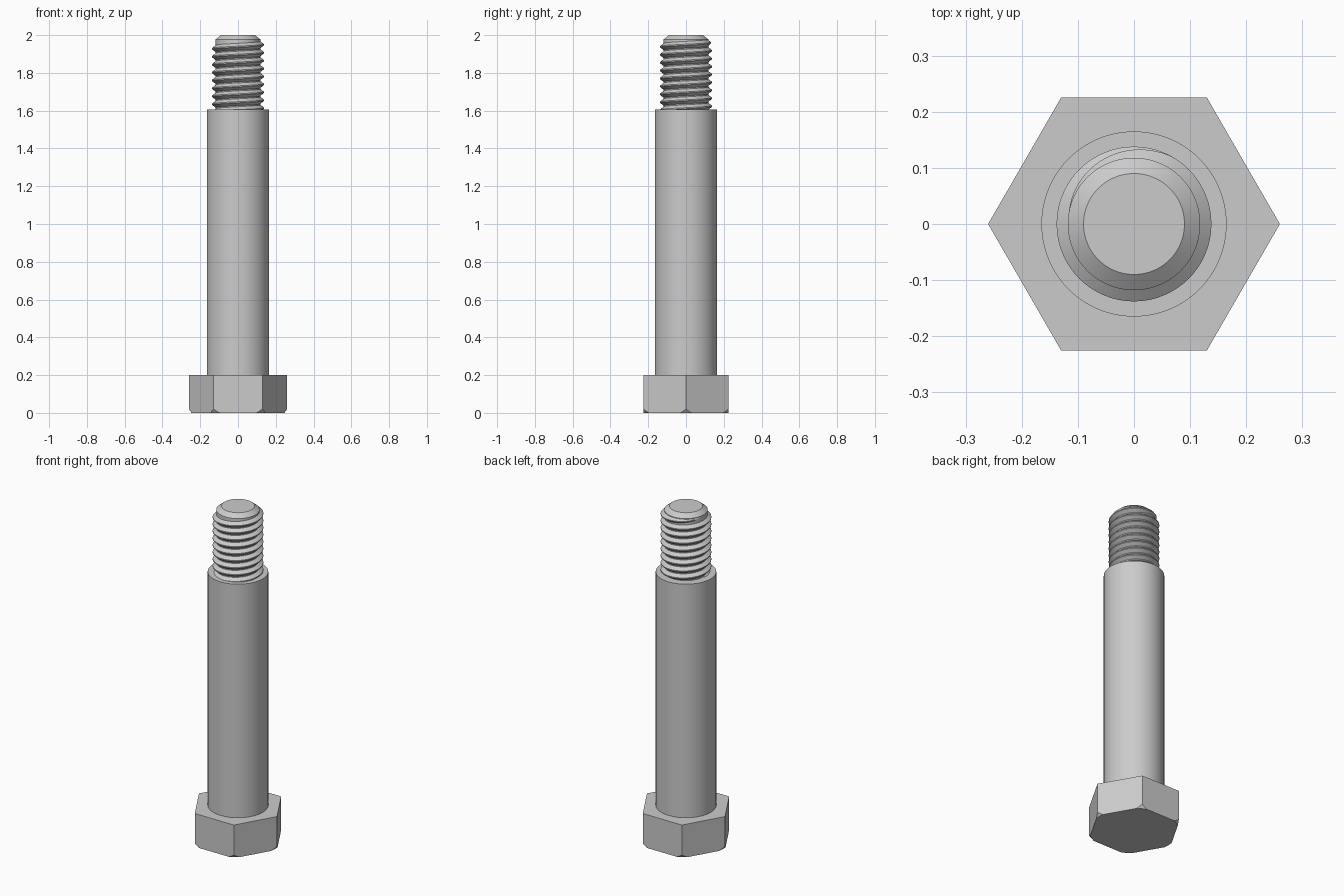
import bpy
import bmesh
import math

cube = bpy.data.objects.get("Cube")
if cube:
    bpy.data.objects.remove(cube, do_unlink=True)

steel = bpy.data.materials.new("steel_grey")
steel.use_nodes = True
GREY = (0.6, 0.6, 0.6, 1)
steel.diffuse_color = GREY
steel.node_tree.nodes["Principled BSDF"].inputs["Base Color"].default_value = GREY


def make_object(name, bm):
    bmesh.ops.recalc_face_normals(bm, faces=bm.faces)
    mesh = bpy.data.meshes.new(name)
    bm.to_mesh(mesh)
    bm.free()
    mesh.materials.append(steel)
    obj = bpy.data.objects.new(name, mesh)
    bpy.context.collection.objects.link(obj)
    return obj


def lathe(name, profile, sides=96):
    """Revolve (radius, z) points about the z axis."""
    bm = bmesh.new()
    verts = [bm.verts.new((r, 0, z)) for r, z in profile]
    edges = [bm.edges.new(pair) for pair in zip(verts, verts[1:])]
    bmesh.ops.spin(bm, geom=verts + edges, cent=(0, 0, 0), axis=(0, 0, 1),
                   angle=math.tau, steps=sides, use_merge=True)
    bmesh.ops.remove_doubles(bm, verts=bm.verts, dist=1e-5)
    return make_object(name, bm)


def shade(obj, degrees):
    bpy.ops.object.select_all(action="DESELECT")
    obj.select_set(True)
    bpy.context.view_layer.objects.active = obj
    bpy.ops.object.shade_smooth_by_angle(angle=math.radians(degrees))


# Hexagonal head, its lower corners trimmed by a cone
HEAD_R, HEAD_H = 0.26, 0.2
bm = bmesh.new()
base = bm.faces.new([bm.verts.new((HEAD_R * math.cos(k * math.pi / 3),
                                   HEAD_R * math.sin(k * math.pi / 3), 0))
                     for k in range(6)])
top = bmesh.ops.extrude_face_region(bm, geom=[base], use_keep_orig=True)["geom"]
bmesh.ops.translate(bm, vec=(0, 0, HEAD_H),
                    verts=[v for v in top if isinstance(v, bmesh.types.BMVert)])
head = make_object("hex_head", bm)

cutter = lathe("head_chamfer_cutter",
               [(0, 0), (0.245, 0), (0.32, 0.1), (0.32, 0.3), (0, 0.3)])
cutter.hide_render = True
trim = head.modifiers.new("chamfer", "BOOLEAN")
trim.operation = "INTERSECT"
trim.solver = "EXACT"
trim.object = cutter
bpy.context.view_layer.objects.active = head
bpy.ops.object.modifier_apply(modifier=trim.name)
bpy.data.objects.remove(cutter, do_unlink=True)
shade(head, 20)

# Plain shank, thread core and chamfered tip
SHOULDER_Z, CORE_R = 1.605, 0.118
shank = lathe("shank", [(0, HEAD_H), (0.165, HEAD_H), (0.165, SHOULDER_Z),
                        (CORE_R, SHOULDER_Z), (CORE_R, 1.978), (0.09, 2), (0, 2)])
shade(shank, 30)

# Right-handed helical thread, running out into the core near the tip
PITCH, CREST_R, STEPS = 0.042, 0.138, 64
END_Z, TURNS, FADE = 1.97, 9, 1 / 3
ROOT_R = CORE_R - 0.002
SECTION = [(0, -0.47), (1, -0.07), (1, 0.07), (0, 0.47)]
bm = bmesh.new()
rows = []
for i in range(TURNS * STEPS + 1):
    remaining = TURNS - i / STEPS
    angle = math.pi - math.tau * remaining
    height = (CREST_R - ROOT_R) * min(1, remaining / FADE)
    width = PITCH * (0.3 + 0.7 * min(1, remaining / FADE))
    row = []
    for out, along in SECTION:
        r = ROOT_R + out * height
        z = END_Z - PITCH * remaining + along * width
        row.append(bm.verts.new((r * math.cos(angle), r * math.sin(angle), z)))
    rows.append(row)
for a, b in zip(rows, rows[1:]):
    for j in range(len(SECTION)):
        k = (j + 1) % len(SECTION)
        bm.faces.new((a[j], a[k], b[k], b[j]))
bm.faces.new(rows[0])
bm.faces.new(rows[-1])
thread = make_object("screw_thread", bm)
shade(thread, 30)
